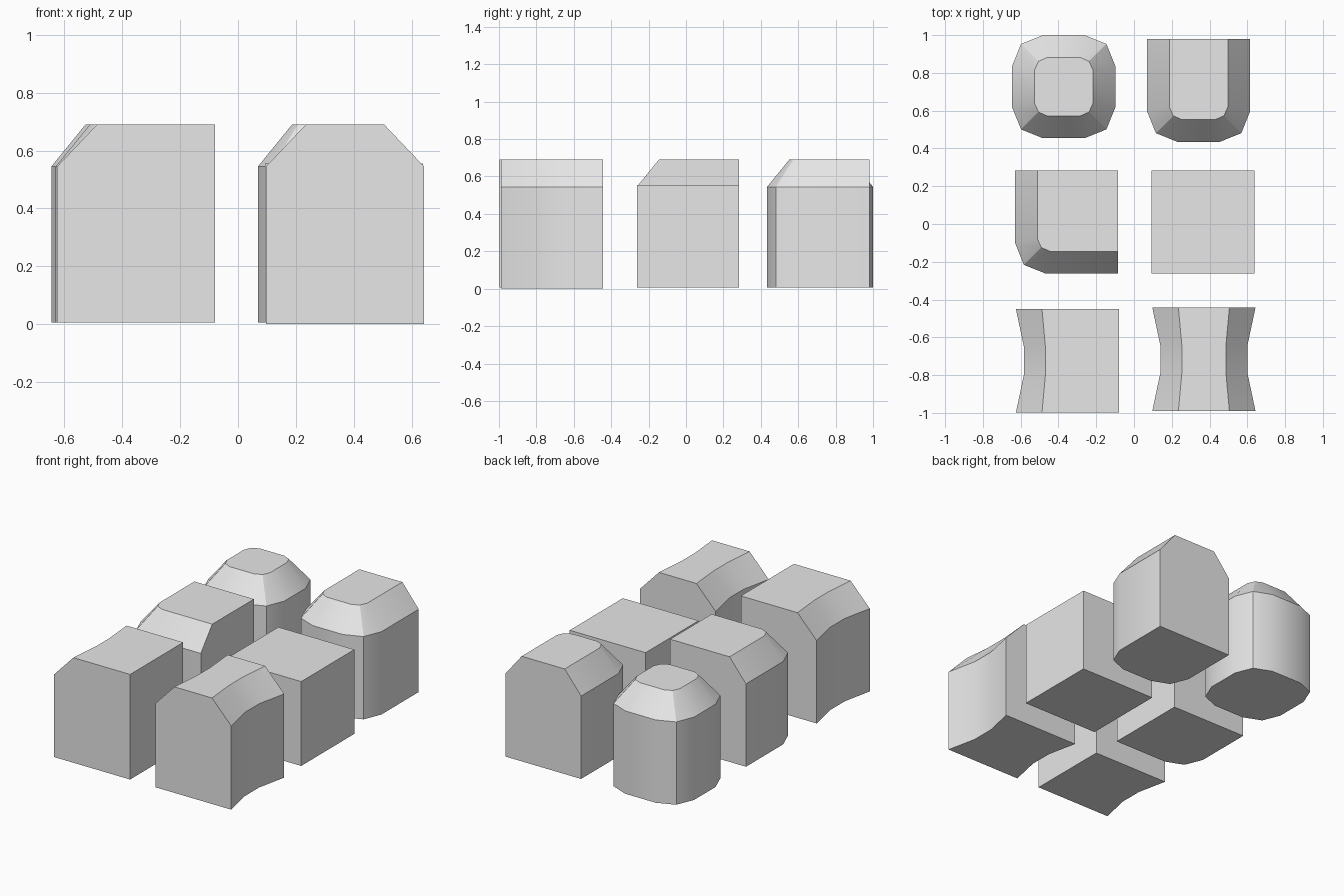
import bpy
import bmesh
import math

cube = bpy.data.objects.get("Cube")
if cube:
    bpy.data.objects.remove(cube, do_unlink=True)

grey = bpy.data.materials.new("light grey")
grey.use_nodes = True
colour = (0.8, 0.8, 0.8, 1)
grey.diffuse_color = colour
grey.node_tree.nodes["Principled BSDF"].inputs["Base Color"].default_value = colour

HALF = 0.273     # half width of every block
INNER = 0.155    # half width of the raised flat top
SHOULDER = 0.545
TOP = 0.69

# Quarter outlines, listed from the x axis round to the y axis: (wall, flat top)
CORNERS = {
    "square": ([(HALF, HALF)], [(HALF, HALF)]),
    "slope_x": ([(HALF, HALF)], [(INNER, HALF)]),
    "slope_y": ([(HALF, HALF)], [(HALF, INNER)]),
    "round": ([(HALF, 0.11), (0.226, 0.226), (0.11, HALF)],
              [(INNER, 0.087), (0.134, 0.134), (0.087, INNER)]),
    "concave": ([(0.231, 0.075), (HALF, HALF)],
                [(0.117, 0.075), (0.135, HALF)]),
}
QUADRANTS = [(1, 1), (-1, 1), (-1, -1), (1, -1)]


def outline(kinds, level):
    """Join four quarter outlines into one anticlockwise loop."""
    loop = []
    for kind, (sx, sy) in zip(kinds, QUADRANTS):
        points = CORNERS[kind][level]
        if sx * sy < 0:
            points = points[::-1]
        loop += [(sx * x, sy * y) for x, y in points]
    return loop


def block(name, x, y, kinds, base=0.006, shoulder=SHOULDER, raised=True):
    """Straight walls with an optional sloped rim leading to a flat top."""
    levels = [(0, base), (0, shoulder)] + ([(1, TOP)] if raised else [])
    bm = bmesh.new()
    rings = [[bm.verts.new((px, py, z)) for px, py in outline(kinds, level)]
             for level, z in levels]
    for low, high in zip(rings, rings[1:]):
        for i in range(len(low)):
            j = (i + 1) % len(low)
            bm.faces.new((low[i], low[j], high[j], high[i]))
    bm.faces.new(rings[0][::-1])
    bm.faces.new(rings[-1])
    bmesh.ops.recalc_face_normals(bm, faces=bm.faces)
    mesh = bpy.data.meshes.new(name)
    bm.to_mesh(mesh)
    bm.free()
    mesh.materials.append(grey)
    obj = bpy.data.objects.new(name, mesh)
    obj.location = (x, y, 0)
    bpy.context.collection.objects.link(obj)
    bpy.ops.object.select_all(action="DESELECT")
    obj.select_set(True)
    bpy.context.view_layer.objects.active = obj
    bpy.ops.object.shade_smooth_by_angle(angle=math.radians(30))


# Corner order: back left, back right, front right, front left
block("rounded_pillar_block", -0.372, 0.727, ["round"] * 4)
block("rounded_end_block", 0.342, 0.707, ["slope_x", "slope_x", "round", "round"])
block("rounded_corner_block", -0.357, 0.01, ["square", "slope_x", "round", "slope_y"])
block("plain_block", 0.366, 0.01, ["square"] * 4, shoulder=0.555, raised=False)
block("one_side_concave_block", -0.352, -0.724, ["square", "concave", "concave", "square"])
block("two_side_concave_block", 0.37, -0.716, ["concave"] * 4, base=0)
